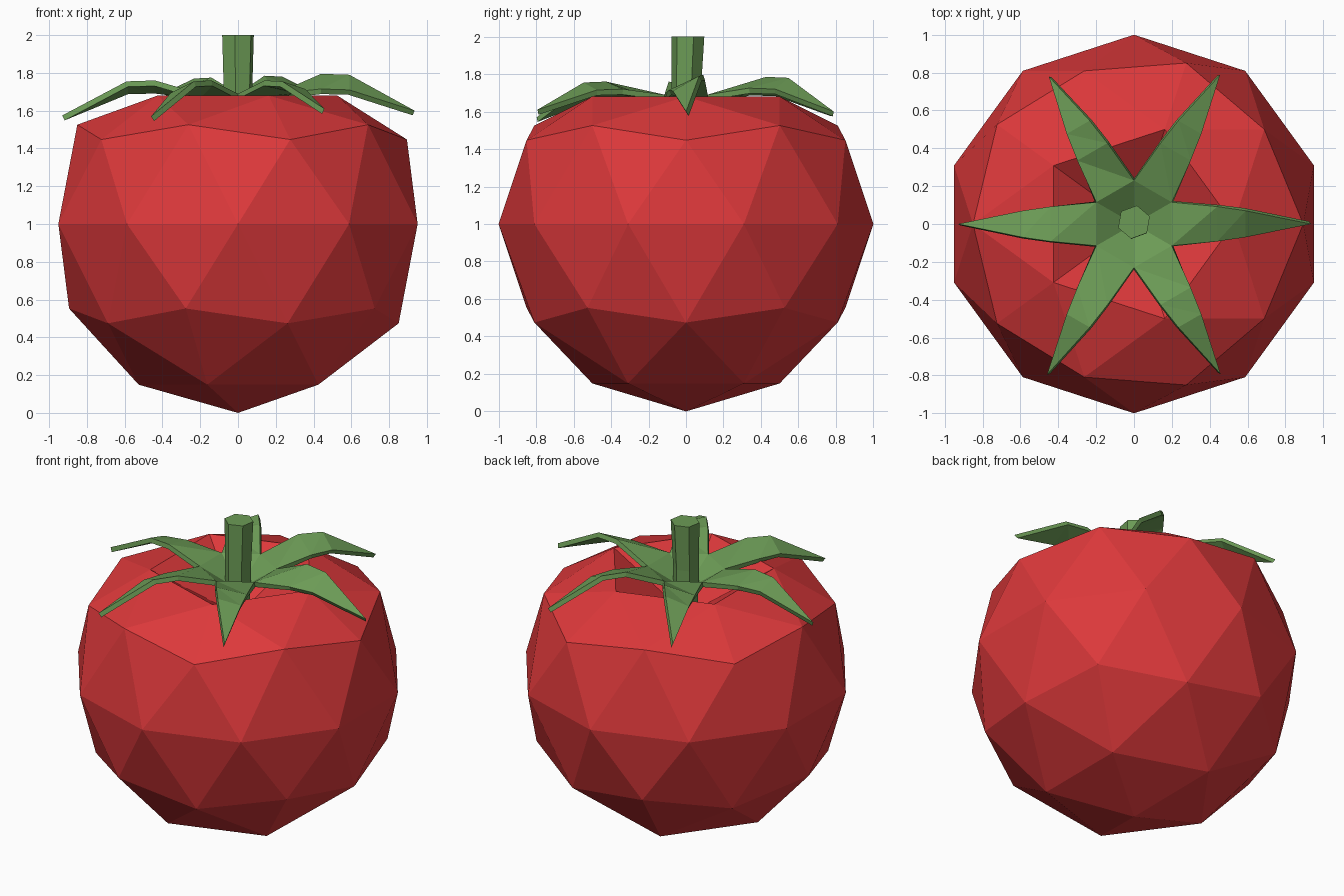
import bpy, bmesh, math
from mathutils import Vector

if "Cube" in bpy.data.objects:
    bpy.data.objects.remove(bpy.data.objects["Cube"])


def material(name, rgb):
    m = bpy.data.materials.new(name)
    m.diffuse_color = (*rgb, 1)
    m.use_nodes = True
    m.node_tree.nodes["Principled BSDF"].inputs["Base Color"].default_value = m.diffuse_color
    return m


red = material("tomato red", (0.72, 0.04, 0.043))
green = material("leaf green", (0.15, 0.33, 0.093))


def add_object(name, bm, mat):
    bmesh.ops.recalc_face_normals(bm, faces=bm.faces)
    me = bpy.data.meshes.new(name)
    bm.to_mesh(me)
    bm.free()
    me.materials.append(mat)
    ob = bpy.data.objects.new(name, me)
    bpy.context.collection.objects.link(ob)
    return ob


# Fruit: low-poly sphere with a flattened shoulder and a sunken top
bm = bmesh.new()
bmesh.ops.create_icosphere(bm, subdivisions=2, radius=1)
for v in bm.verts:
    if v.co.z > 0.95:
        v.co.z = 0.38
    elif v.co.z > 0.8:
        v.co.z = 0.68
    v.co.z += 1
add_object("fruit", bm, red)

# Stem: six-sided post rising from the hollow
bm = bmesh.new()
rings = []
for z, r, dy in ((1.4, 0.07, 0), (1.62, 0.08, 0), (1.7, 0.08, 0), (2.0, 0.089, 0.01)):
    rings.append([bm.verts.new((r * math.cos(math.radians(60 * i + 20)),
                                r * math.sin(math.radians(60 * i + 20)) + dy, z))
                  for i in range(6)])
for a, b in zip(rings, rings[1:]):
    for i in range(6):
        j = (i + 1) % 6
        bm.faces.new((a[i], a[j], b[j], b[i]))
bm.faces.new(rings[0])
bm.faces.new(rings[-1])
add_object("stem", bm, green)

# Calyx: dished hexagon with six drooping, slightly twisted leaves
bm = bmesh.new()


def polar(deg, r, t, z):
    a = math.radians(deg)
    d, s = Vector((math.cos(a), math.sin(a), 0)), Vector((-math.sin(a), math.cos(a), 0))
    return bm.verts.new(d * r + s * t + Vector((0, 0, z)))


inner = [polar(60 * i - 30, 0.07, 0, 1.59) for i in range(6)]
outer = [polar(60 * i - 30, 0.23, 0, 1.69) for i in range(6)]
# per leaf: tip radius, tip height, middle height, twist
leaves = [(0.935, 1.60, 1.75, 0.04), (0.91, 1.60, 1.75, 0.03), (0.90, 1.60, 1.74, -0.03),
          (0.93, 1.575, 1.735, 0.02), (0.92, 1.57, 1.725, 0.03), (0.915, 1.61, 1.735, -0.02)]
for i, (tip_r, tip_z, mid_z, twist) in enumerate(leaves):
    j, ang = (i + 1) % 6, 60 * i
    bm.faces.new((inner[i], outer[i], outer[j], inner[j]))
    last = (outer[i], outer[j])
    for r, w, dz in ((0.44, 0.092, 0.005), (0.59, 0.07, 0.0)):
        pair = (polar(ang, r, -w, mid_z + dz - twist), polar(ang, r, w, mid_z + dz + twist))
        bm.faces.new((last[0], pair[0], pair[1]))
        bm.faces.new((last[0], pair[1], last[1]))
        last = pair
    bm.faces.new((last[0], polar(ang, tip_r, 0, tip_z), last[1]))
calyx = add_object("leafy_crown", bm, green)
sol = calyx.modifiers.new("thickness", 'SOLIDIFY')
sol.thickness = 0.03
sol.offset = -1 if calyx.data.polygons[0].normal.z > 0 else 1
